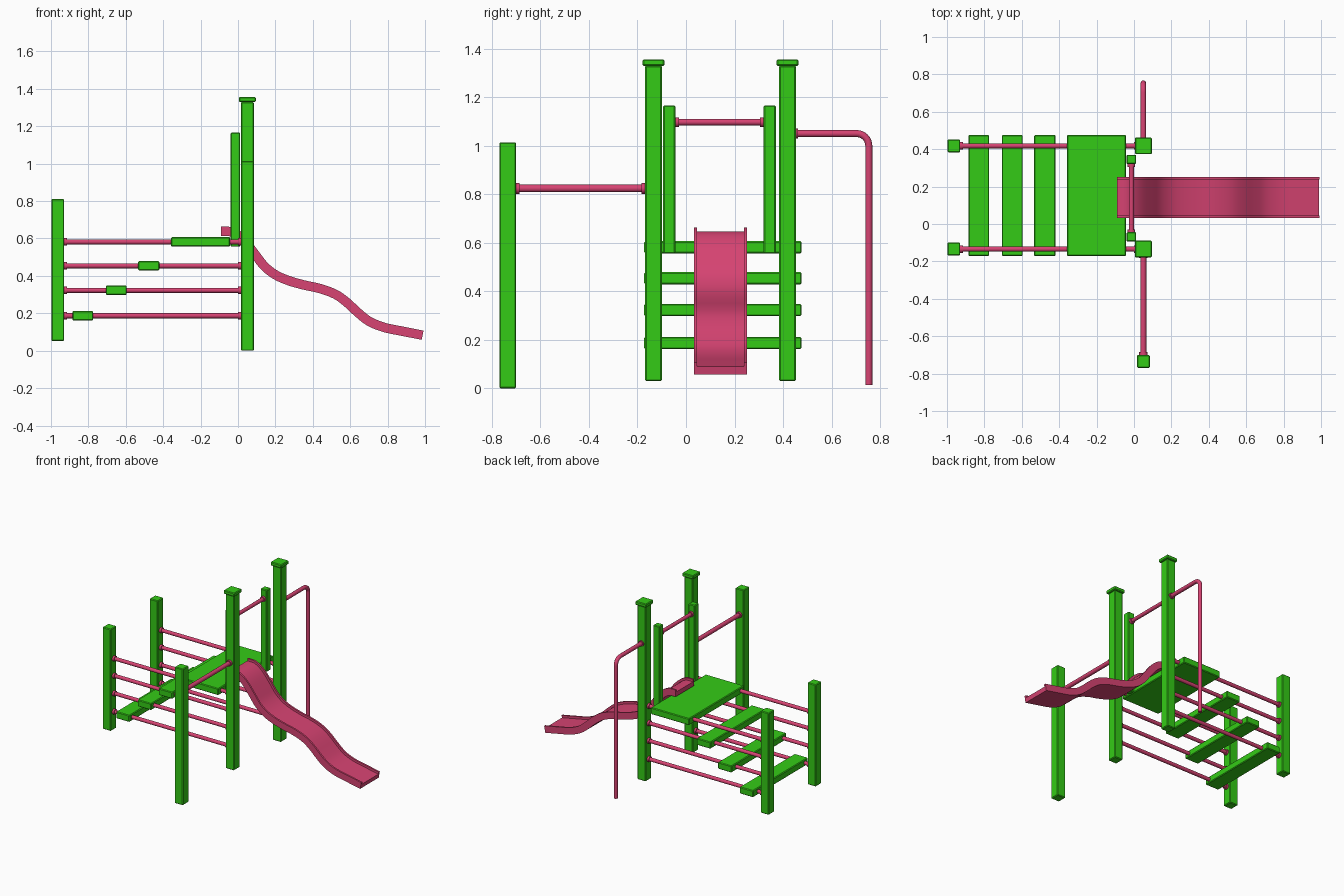
import bpy, bmesh, math
from mathutils import Vector

if "Cube" in bpy.data.objects:
    bpy.data.objects.remove(bpy.data.objects["Cube"])


def material(name, color):
    m = bpy.data.materials.new(name)
    m.diffuse_color = (*color, 1)
    m.use_nodes = True
    m.node_tree.nodes["Principled BSDF"].inputs["Base Color"].default_value = m.diffuse_color
    return m


GREEN = material("green_paint", (0.034, 0.60, 0.008))
PINK = material("pink_paint", (0.68, 0.057, 0.17))


def finish(name, bm, mat, smooth=False):
    bmesh.ops.recalc_face_normals(bm, faces=bm.faces[:])
    me = bpy.data.meshes.new(name)
    bm.to_mesh(me)
    bm.free()
    me.materials.append(mat)
    ob = bpy.data.objects.new(name, me)
    bpy.context.collection.objects.link(ob)
    if smooth:
        bpy.ops.object.select_all(action='DESELECT')
        ob.select_set(True)
        bpy.context.view_layer.objects.active = ob
        bpy.ops.object.shade_smooth_by_angle(angle=math.radians(40))
    return ob


def box(name, x, y, z, bevel=0.005):
    """Bevelled timber spanning the given (min, max) ranges."""
    bm = bmesh.new()
    bmesh.ops.create_cube(bm, size=1)
    for v in bm.verts:
        v.co = [r[0] if c < 0 else r[1] for c, r in zip(v.co, (x, y, z))]
    bmesh.ops.bevel(bm, geom=bm.edges[:], offset=bevel, segments=1, affect='EDGES')
    return finish(name, bm, GREEN)


def post(name, x, y, z0, z1, w=0.069):
    return box(name, (x - w / 2, x + w / 2), (y - w / 2, y + w / 2), (z0, z1))


def sweep(bm, rings):
    """Skin a list of equal-length point rings and cap both ends."""
    vs = [[bm.verts.new(p) for p in ring] for ring in rings]
    n = len(vs[0])
    for a, b in zip(vs, vs[1:]):
        for i in range(n):
            j = (i + 1) % n
            bm.faces.new((a[i], a[j], b[j], b[i]))
    bm.faces.new(vs[0])
    bm.faces.new(vs[-1])


def tube(bm, pts, r, side, n=16):
    """Round bar along a planar path; side is the normal of that plane."""
    pts, side = [Vector(p) for p in pts], Vector(side)
    rings = []
    for i, p in enumerate(pts):
        t = (pts[min(i + 1, len(pts) - 1)] - pts[max(i - 1, 0)]).normalized()
        up = t.cross(side)
        rings.append([p + r * (math.cos(a) * side + math.sin(a) * up)
                      for a in (2 * math.pi * k / n for k in range(n))])
    sweep(bm, rings)


def bar(name, a, b, r=0.0135, flange=0.02):
    """Straight bar with a small collar at each end."""
    a, b = Vector(a), Vector(b)
    d = (b - a).normalized()
    bm = bmesh.new()
    tube(bm, (a, b), r, (0, 0, 1))
    tube(bm, (a, a + d * 0.016), flange, (0, 0, 1))
    tube(bm, (b - d * 0.016, b), flange, (0, 0, 1))
    return finish(name, bm, PINK, True)


SIDES = {"near": -0.134, "far": 0.418}
LEVELS = (0.187, 0.323, 0.454, 0.582)

for side, y in SIDES.items():
    # tall capped post, short back post and the rails joining them
    post(f"{side}_tall_post", 0.05, y, 0.03, 1.33)
    box(f"{side}_post_cap", (0.005, 0.095), (y - 0.045, y + 0.045), (1.329, 1.356))
    post(f"{side}_back_post", -0.9635, y, 0.052, 0.81)
    for i, z in enumerate(LEVELS):
        bar(f"{side}_rail_{i + 1}", (-0.93, y, z), (0.017, y, z))

# slim handrail posts at the top of the slide, with their bar
for side, y in (("near", -0.069), ("far", 0.345)):
    box(f"{side}_handrail_post", (-0.04, 0.012), (y - 0.025, y + 0.025), (0.556, 1.166))
bar("handrail_bar", (-0.014, -0.045, 1.097), (-0.014, 0.321, 1.097))

# steps and deck
for name, x0, x1, z in (("step_1", -0.885, -0.774, LEVELS[0]),
                        ("step_2", -0.707, -0.595, LEVELS[1]),
                        ("step_3", -0.534, -0.42, LEVELS[2]),
                        ("deck", -0.358, -0.042, LEVELS[3])):
    box(name, (x0, x1), (-0.172, 0.476), (z - 0.025, z + 0.025))

# pull-up bar and its outer post
post("pull_up_post", 0.05, -0.7345, 0.0, 1.014)
bar("pull_up_bar", (0.05, -0.701, 0.824), (0.05, -0.167, 0.824), 0.0155, 0.022)

# bent climbing pole
R = 0.05
pole = [(0.05, 0.45, 1.05)]
for k in range(9):
    a = math.pi / 2 * k / 8
    pole.append((0.05, 0.753 - R + R * math.sin(a), 1.05 - R + R * math.cos(a)))
pole.append((0.05, 0.753, 0.015))
bm = bmesh.new()
tube(bm, pole, 0.0145, (1, 0, 0))
tube(bm, [(0.05, 0.45, 1.05), (0.05, 0.462, 1.05)], 0.021, (1, 0, 0))
finish("climbing_pole", bm, PINK, True)

# wavy slide: lipped section swept along a smooth path
PATH = [(-0.09, 0.638), (-0.03, 0.634), (0.03, 0.592), (0.09, 0.517), (0.14, 0.453),
        (0.2, 0.406), (0.27, 0.375), (0.35, 0.352), (0.44, 0.332), (0.52, 0.302),
        (0.58, 0.26), (0.64, 0.205), (0.70, 0.158), (0.78, 0.125), (0.88, 0.104),
        (0.987, 0.083)]
SECTION = [(-0.109, -0.025), (0.109, -0.025), (0.109, 0.025), (0.096, 0.025),
           (0.096, 0.008), (-0.096, 0.008), (-0.096, 0.025), (-0.109, 0.025)]
P = [Vector(p) for p in PATH]
P = [2 * P[0] - P[1]] + P + [2 * P[-1] - P[-2]]
line = []
for a, b, c, d in zip(P, P[1:], P[2:], P[3:]):
    for t in (0, 0.25, 0.5, 0.75):
        line.append(0.5 * (2 * b + (c - a) * t + (2 * a - 5 * b + 4 * c - d) * t * t
                           + (3 * b - a - 3 * c + d) * t ** 3))
line.append(P[-2])
rings = []
for i, p in enumerate(line):
    t = (line[min(i + 1, len(line) - 1)] - line[max(i - 1, 0)]).normalized()
    rings.append([(p.x - t.y * h, 0.142 + s, p.y + t.x * h) for s, h in SECTION])
bm = bmesh.new()
sweep(bm, rings)
finish("slide", bm, PINK, True)
